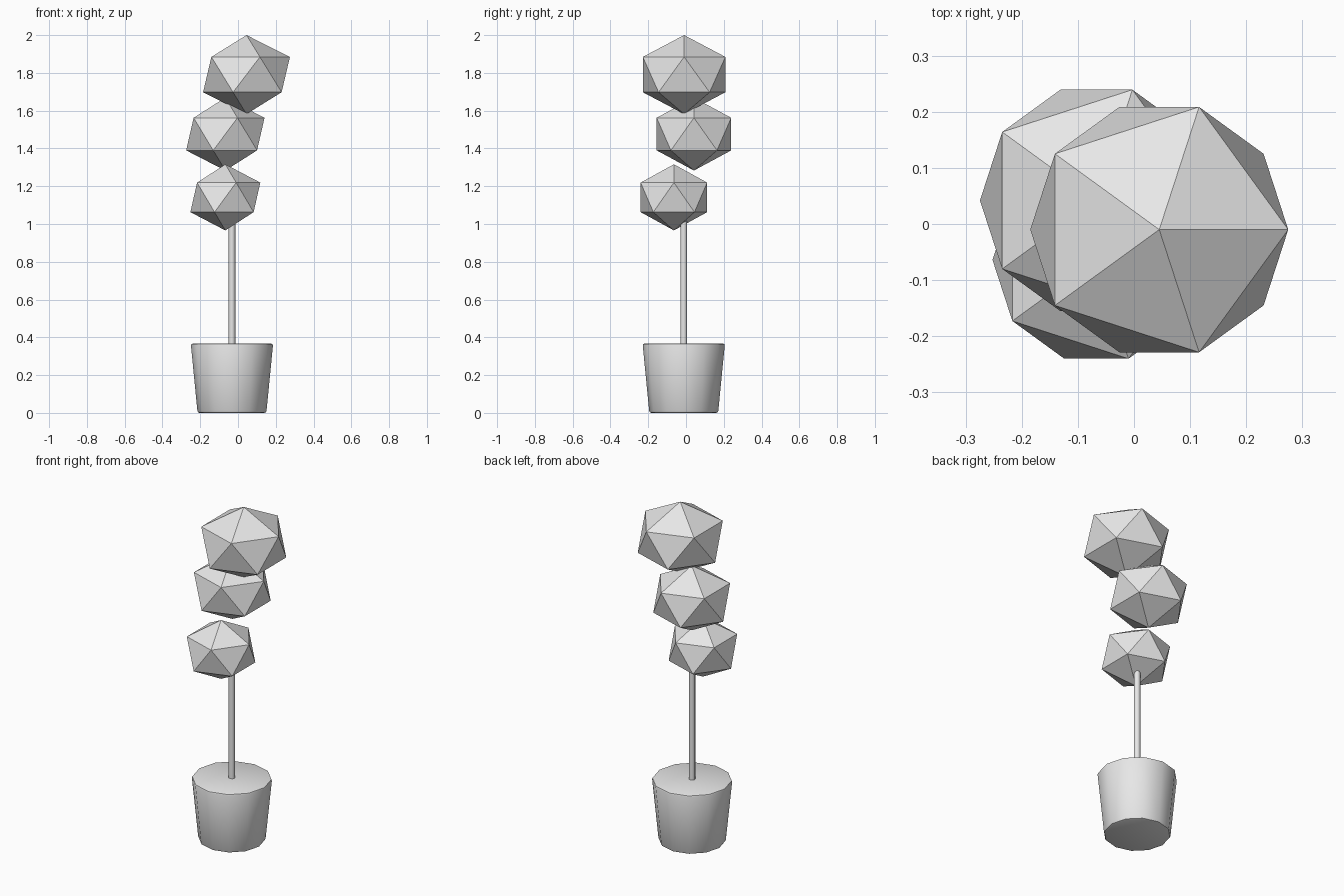
import bpy
import math

if "Cube" in bpy.data.objects:
    bpy.data.objects.remove(bpy.data.objects["Cube"], do_unlink=True)

grey = bpy.data.materials.new("plain_grey")
grey.use_nodes = True
grey.diffuse_color = (0.8, 0.8, 0.8, 1)
grey.node_tree.nodes["Principled BSDF"].inputs["Base Color"].default_value = (0.8, 0.8, 0.8, 1)

AXIS_X, AXIS_Y = -0.032, -0.012


def finish(name):
    obj = bpy.context.object
    obj.name = name
    obj.data.materials.append(grey)
    return obj


def post(name, sides, r_bottom, r_top, z0, z1):
    """Upright tapered cylinder on the pot's axis."""
    bpy.ops.mesh.primitive_cone_add(vertices=sides, radius1=r_bottom, radius2=r_top,
                                    depth=z1 - z0, location=(AXIS_X, AXIS_Y, (z0 + z1) / 2))
    return finish(name)


# Pot: tapered, with softened rims
pot = post("pot", 12, 0.182, 0.218, 0, 0.367)
bevel = pot.modifiers.new("soft_rims", "BEVEL")
bevel.width = 0.01
bevel.segments = 2
bevel.limit_method = "ANGLE"
bevel.angle_limit = math.radians(50)
bpy.ops.object.modifier_apply(modifier=bevel.name)
bpy.ops.object.shade_smooth_by_angle(angle=math.radians(40))

# Trunk: ends inside the lowest foliage ball
post("trunk", 8, 0.018, 0.018, 0.35, 1.1)
bpy.ops.object.shade_smooth_by_angle(angle=math.radians(50))

# Foliage: faceted, slightly flattened balls (centre, radius, half height)
balls = [
    ("lower_foliage", (-0.067, -0.064, 1.141), 0.207, 0.175),
    ("middle_foliage", (-0.067, 0.042, 1.476), 0.232, 0.193),
    ("upper_foliage", (0.045, -0.01, 1.791), 0.257, 0.209),
]
for name, centre, radius, half_height in balls:
    bpy.ops.mesh.primitive_ico_sphere_add(subdivisions=1, radius=1, location=centre)
    ball = finish(name)
    ball.scale = (radius, radius, half_height)
